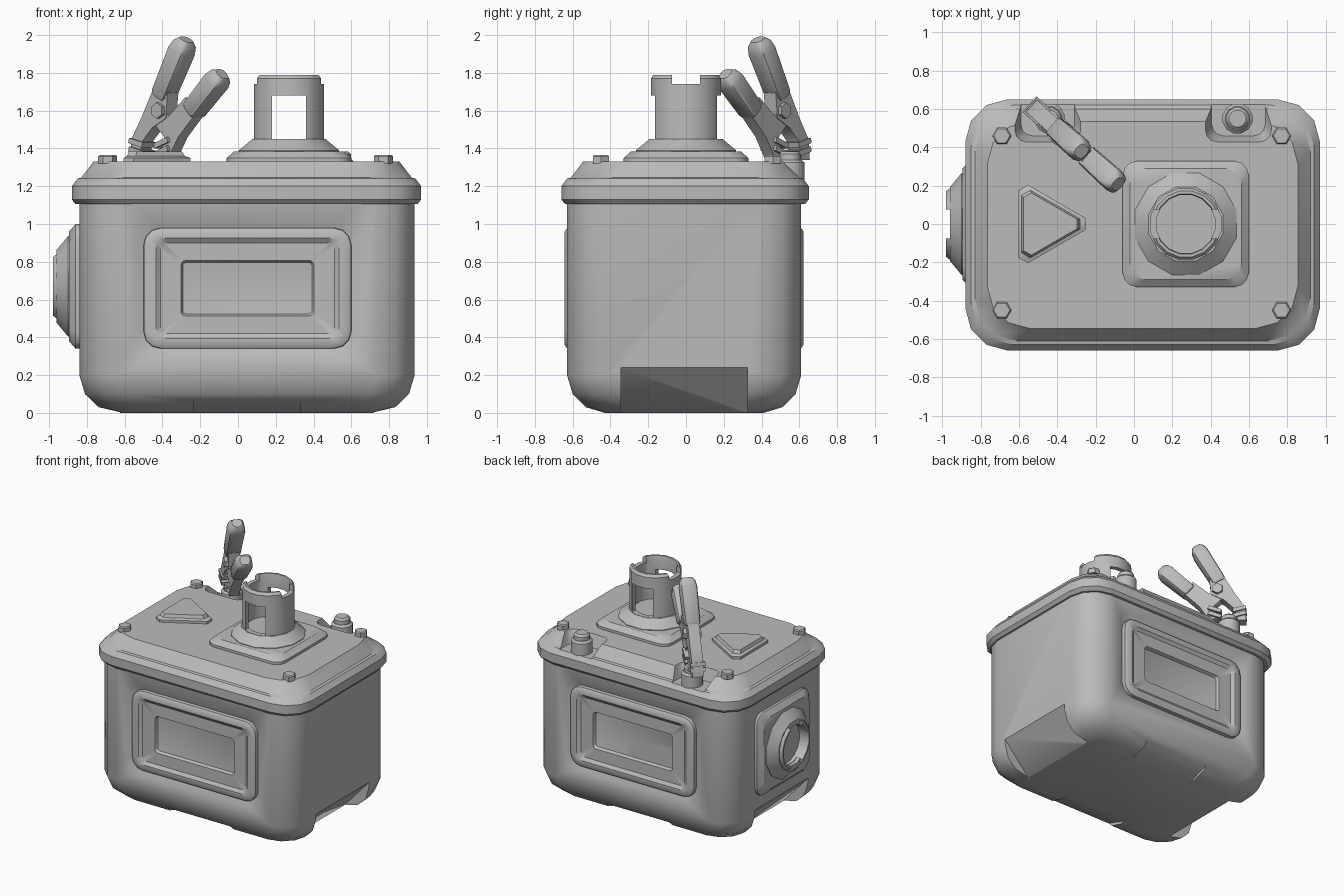
import bpy, bmesh
from math import pi, sin, cos, atan2, radians
from mathutils import Matrix, Vector

if "Cube" in bpy.data.objects:
    bpy.data.objects.remove(bpy.data.objects["Cube"])

grey = bpy.data.materials.new("plain grey")
grey.use_nodes = True
grey.diffuse_color = (0.5, 0.5, 0.5, 1)
grey.node_tree.nodes["Principled BSDF"].inputs["Base Color"].default_value = grey.diffuse_color
parts = []


def place(x=0, y=0, z=0, rx=0, ry=0, rz=0):
    return (Matrix.Translation((x, y, z)) @ Matrix.Rotation(rz, 4, 'Z')
            @ Matrix.Rotation(ry, 4, 'Y') @ Matrix.Rotation(rx, 4, 'X'))


def rrect(hx, hy, r, z, seg=3):
    """Rounded rectangle ring."""
    pts = []
    for k, (sx, sy) in enumerate([(1, 1), (-1, 1), (-1, -1), (1, -1)]):
        for i in range(seg + 1):
            a = (k + i / seg) * pi / 2
            pts.append((sx * (hx - r) + r * cos(a), sy * (hy - r) + r * sin(a), z))
    return pts


def ngon(r, z, n=16):
    return [(r * cos((i + .5) * 2 * pi / n), r * sin((i + .5) * 2 * pi / n), z) for i in range(n)]


def tri(r, z):
    """Triangle ring with clipped corners."""
    return [(r * cos(radians(a)), r * sin(radians(a)), z)
            for k in (0, 120, 240) for a in (k - 8, k + 8)]


def loft(name, rings, mat=Matrix(), closed=False):
    """Skin rings; capped at both ends, or joined end to end when closed."""
    bm = bmesh.new()
    vs = [[bm.verts.new(p) for p in ring] for ring in rings]
    n = len(rings[0])
    for j in range(len(vs) if closed else len(vs) - 1):
        a, b = vs[j], vs[(j + 1) % len(vs)]
        for i in range(n):
            bm.faces.new((a[i], a[(i + 1) % n], b[(i + 1) % n], b[i]))
    if not closed:
        bm.faces.new(vs[0][::-1])
        bm.faces.new(vs[-1])
    bmesh.ops.recalc_face_normals(bm, faces=bm.faces)
    mesh = bpy.data.meshes.new(name)
    bm.to_mesh(mesh)
    bm.free()
    mesh.materials.append(grey)
    ob = bpy.data.objects.new(name, mesh)
    bpy.context.collection.objects.link(ob)
    ob.matrix_world = mat
    parts.append(ob)
    return ob


def prism(name, poly, t, mat=Matrix()):
    """Outline in the xz plane given thickness along y."""
    return loft(name, [[(x, y, z) for x, z in poly] for y in (-t / 2, t / 2)], mat)


def box(name, hx, hy, z0, z1, mat=Matrix()):
    return prism(name, [(-hx, z0), (hx, z0), (hx, z1), (-hx, z1)], 2 * hy, mat)


def cut(ob, cutter):
    bpy.context.view_layer.update()
    mod = ob.modifiers.new("cut", 'BOOLEAN')
    mod.operation, mod.solver, mod.object = 'DIFFERENCE', 'EXACT', cutter
    bpy.context.view_layer.objects.active = ob
    bpy.ops.object.modifier_apply(modifier=mod.name)
    parts.remove(cutter)
    bpy.data.objects.remove(cutter)


# Body with a rounded bottom
CX, CY, HX, HY = .0475, -.01, .8875, .62
body = loft("body", [rrect(HX - i, HY - i, .2, z) for i, z in
                     [(.2, 0), (.1, .03), (.03, .1), (0, .2), (0, 1.2)]], place(CX, CY))

# Sloping cuts between the feet
for k in range(2):
    side = [(HX, .24), (1.1, .24), (1.1, -.1), (.58, -.1)]
    cut(body, prism("side_cut", side, .67, place(CX, CY, rz=k * pi)))
    end = [(HY - .56, -.1), (HY + .1, .12), (HY + .1, -.1)]
    cut(body, prism("end_cut", end, .56, place(CX, CY, rz=pi / 2 + k * pi)))

# Framed panels set into the front and back
for name, y, rz in (("front_panel", CY - HY, 0), ("back_panel", CY + HY, pi)):
    m = place(.05, y, .66, pi / 2, 0, rz)
    cut(body, loft("pocket", [rrect(w, w - .23, .1, z) for w, z in
                              [(.55, -.03), (.59, 0), (.6, .06)]], m))
    loft(name, [rrect(w, h, r, z) for w, h, r, z in [
        (.55, .32, .09, -.035), (.548, .318, .09, 0), (.53, .3, .08, .012),
        (.485, .265, .05, .012), (.46, .24, .03, -.006), (.352, .147, .025, -.006),
        (.342, .137, .02, -.03)]], m)

# Lid with a flared band
lid = loft("lid", [rrect(.925 - i, .655 - i, .22, z) for i, z in
                   [(.02, 1.105), (0, 1.13), (0, 1.2), (.03, 1.24), (.05, 1.245),
                    (.115, 1.33)]], place(.045, -.005))

# Rear terminals standing in pockets
for x in (-.45, .545):
    cut(lid, loft("terminal_pocket", [rrect(w, w, .06, z) for w, z in
                                      [(.14, 1.235), (.175, 1.34), (.175, 1.5)]], place(x, .6)))
for name, x in (("right_terminal", -.44), ("left_terminal", .54)):
    loft(name, [ngon(r, z, 12) for r, z in
                [(.08, 1.22), (.08, 1.325), (.065, 1.34), (.06, 1.34), (.06, 1.37), (.045, 1.385)]],
         place(x, .55))

# Lid bolts
for x in (-.69, .77):
    for y in (-.45, .46):
        loft("lid_bolt", [ngon(r, z, 6) for r, z in [(.05, 1.32), (.05, 1.358), (.042, 1.366)]],
             place(x, y, rz=pi / 6))

# Raised triangle
loft("triangle_plate", [tri(r, z) for r, z in
                        [(.22, 1.32), (.22, 1.35), (.19, 1.36), (.175, 1.385)]], place(-.47, 0))


def socket(name, top, floor, mat):
    """Square plate, faceted cone and a notched tube."""
    loft(name + "_plate", [rrect(w, w, .08, z) for w, z in
                           [(.33, -.02), (.33, .02), (.29, .055)]], mat)
    loft(name + "_cone", [ngon(r, z, 12) for r, z in
                          [(.275, .05), (.275, .06), (.2, .12), (.16, .12), (.16, floor)]], mat)
    tube = loft(name + "_tube", [ngon(r, z) for r, z in
                                 [(.19, .06), (.19, top - .02), (.175, top), (.16, top),
                                  (.155, top - .02), (.155, .06)]], mat, True)
    cut(tube, box("notch", .3, .075, top - .05, top + .1, mat))
    return tube


# Tower on the lid, with windows front and back
m = place(.27, 0, 1.33)
tower = socket("tower", .46, .115, m)
cut(tower, box("window", .09, .3, .121, .35, m))

# Matching shallow socket on the side wall
socket("side_socket", .14, .06, place(-.84, 0, .67, 0, -pi / 2, 0))

# Spring clamp gripping the right terminal
clamp = place(-.44, .53, 0, rz=-.735)
prism("clamp_tall_arm", [(.04, 1.74), (.13, 1.7), (.115, 1.56), (.02, 1.51), (-.05, 1.44),
                         (-.08, 1.34), (-.14, 1.34), (-.13, 1.45), (-.06, 1.56)], .085, clamp)
prism("clamp_short_arm", [(.25, 1.67), (.33, 1.59), (.2, 1.46), (.13, 1.35), (.07, 1.36),
                          (.1, 1.46), (.02, 1.54), (.07, 1.63), (.13, 1.57)], .075, clamp)
loft("clamp_pivot", [ngon(.042, z, 6) for z in (-.065, .065)],
     clamp @ place(.07, 0, 1.6, pi / 2))
for s, tilt in ((-.09, .25), (.09, -.35)):
    for z in (1.385, 1.43):
        box("clamp_jaw_pad", .05, .055, -.014, .014, clamp @ place(s, 0, z, 0, tilt))
for name, s, z, ds, dz, length in (("clamp_tall_grip", .055, 1.67, .16, .29, .35),
                                   ("clamp_short_grip", .27, 1.595, .2, .19, .29)):
    loft(name, [rrect(w, w * 1.1, .025, length * f, 2) for w, f in
                [(.045, 0), (.053, .05), (.057, .8), (.05, .93), (.034, 1)]],
         clamp @ place(s, 0, z, 0, atan2(ds, dz)))

# Smooth shading with sharp edges kept
bpy.ops.object.select_all(action='DESELECT')
for ob in parts:
    ob.select_set(True)
bpy.context.view_layer.objects.active = body
bpy.ops.object.shade_smooth_by_angle(angle=radians(35))
